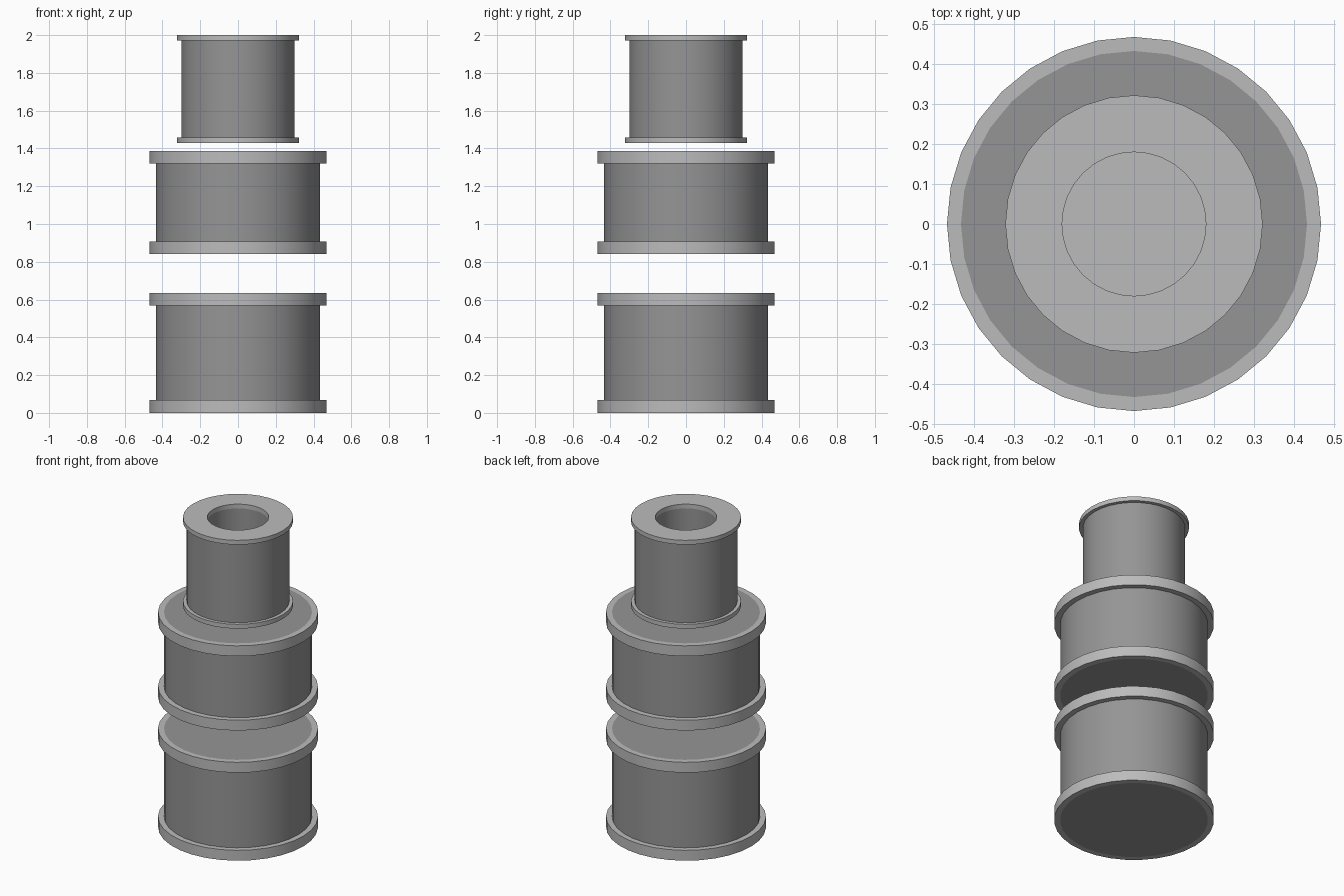
import bpy, math

if "Cube" in bpy.data.objects:
    bpy.data.objects.remove(bpy.data.objects["Cube"])

SIDES = 32


def material(name, value):
    m = bpy.data.materials.new(name)
    m.diffuse_color = (value, value, value, 1)
    m.use_nodes = True
    m.node_tree.nodes["Principled BSDF"].inputs["Base Color"].default_value = m.diffuse_color
    return m


DARK = material("dark_grey", 0.30)
LIGHT = material("light_grey", 0.50)


def lathe(name, r_out, z0, z1, mat, r_in=0.0):
    """Solid disc (r_in = 0) or closed tube between two heights."""
    profile = [(r_out, z0), (r_out, z1)]
    if r_in:
        profile += [(r_in, z1), (r_in, z0)]
    n = len(profile)
    verts = []
    for i in range(SIDES):
        a = 2 * math.pi * i / SIDES
        verts += [(r * math.cos(a), r * math.sin(a), z) for r, z in profile]
    faces = []
    for i in range(SIDES):
        a, b = i * n, (i + 1) % SIDES * n
        for k in range(n if r_in else 1):
            l = (k + 1) % n
            faces.append((a + k, b + k, b + l, a + l))
    if not r_in:
        faces.append([i * n for i in reversed(range(SIDES))])
        faces.append([i * n + 1 for i in range(SIDES)])
    mesh = bpy.data.meshes.new(name)
    mesh.from_pydata(verts, [], faces)
    mesh.materials.append(mat)
    ob = bpy.data.objects.new(name, mesh)
    bpy.context.collection.objects.link(ob)
    bpy.ops.object.select_all(action='DESELECT')
    ob.select_set(True)
    bpy.context.view_layer.objects.active = ob
    bpy.ops.object.shade_smooth_by_angle(angle=math.radians(30))
    return ob


# Two solid drums, each with a raised band at both ends
R_BODY, R_BAND, BAND = 0.433, 0.468, 0.067
for label, z0, z1 in (("lower", 0.0, 0.635), ("upper", 0.84, 1.387)):
    lathe(label + "_drum", R_BODY, z0, z1, DARK)
    lathe(label + "_drum_bottom_band", R_BAND, z0, z0 + BAND, LIGHT, R_BODY)
    lathe(label + "_drum_top_band", R_BAND, z1 - BAND, z1, LIGHT, R_BODY)

# Hollow neck: floor flange, tube wall and open top flange
lathe("neck_bottom_flange", 0.322, 1.43, 1.458, LIGHT)
lathe("neck_tube", 0.30, 1.458, 1.972, DARK, 0.18)
lathe("neck_top_flange", 0.322, 1.972, 2.0, LIGHT, 0.18)
